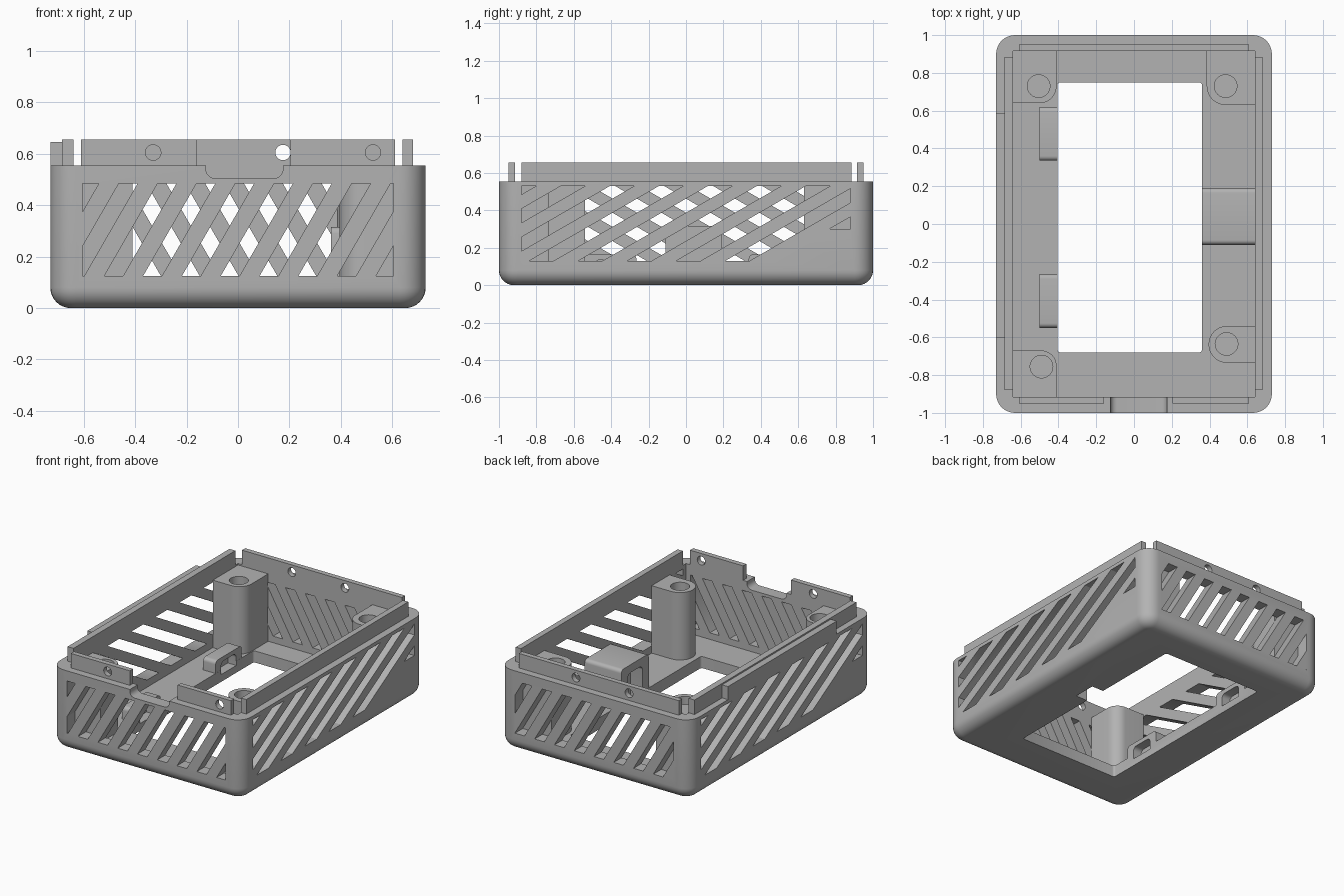
import bpy, bmesh, math
from mathutils import Matrix, Vector

cube = bpy.data.objects.get("Cube")
if cube:
    bpy.data.objects.remove(cube, do_unlink=True)

grey = bpy.data.materials.new("light grey plastic")
grey.use_nodes = True
grey.diffuse_color = (0.45, 0.45, 0.45, 1)
grey.node_tree.nodes["Principled BSDF"].inputs["Base Color"].default_value = (0.45, 0.45, 0.45, 1)


def finish(name, bm):
    bmesh.ops.recalc_face_normals(bm, faces=bm.faces)
    mesh = bpy.data.meshes.new(name)
    bm.to_mesh(mesh)
    bm.free()
    mesh.materials.append(grey)
    ob = bpy.data.objects.new(name, mesh)
    bpy.context.collection.objects.link(ob)
    return ob


def bevel(bm, test, radius, segments=6):
    edges = [e for e in bm.edges if test(*[v.co for v in e.verts])]
    bmesh.ops.bevel(bm, geom=edges, offset=radius, segments=segments,
                    profile=0.5, affect='EDGES')


def upright(a, b):
    return abs(a.z - b.z) > 0.01


def box_mesh(x0, x1, y0, y1, z0, z1):
    bm = bmesh.new()
    bmesh.ops.create_cube(bm, size=1)
    for v in bm.verts:
        v.co = Vector((x1 if v.co.x > 0 else x0, y1 if v.co.y > 0 else y0,
                       z1 if v.co.z > 0 else z0))
    return bm


def box(name, *size):
    return finish(name, box_mesh(*size))


def cylinder(name, center, radius, depth, axis='Z'):
    turn = Matrix.Rotation(math.pi / 2, 4, 'X') if axis == 'Y' else Matrix()
    bm = bmesh.new()
    bmesh.ops.create_cone(bm, cap_ends=True, segments=32, radius1=radius, radius2=radius,
                          depth=depth, matrix=Matrix.Translation(center) @ turn)
    return finish(name, bm)


def cut(target, *cutters):
    bpy.context.view_layer.objects.active = target
    for c in cutters:
        mod = target.modifiers.new("cut", 'BOOLEAN')
        mod.operation, mod.solver, mod.object = 'DIFFERENCE', 'EXACT', c
        bpy.ops.object.modifier_apply(modifier=mod.name)
        bpy.data.objects.remove(c, do_unlink=True)


def clip(poly, axis, limit, sign):
    # keep the part of a polygon on one side of an axis-aligned line
    out = []
    for p, q in zip(poly, poly[1:] + poly[:1]):
        dp, dq = sign * (p[axis] - limit), sign * (q[axis] - limit)
        if dp >= 0:
            out.append(p)
        if dp * dq < 0:
            t = dp / (dp - dq)
            out.append((p[0] + t * (q[0] - p[0]), p[1] + t * (q[1] - p[1])))
    return out


def slots(turn, wall, half, z0, z1, first, period, width, angle, count, raised=99):
    # slanted vent slots in a wall, drawn facing -y and then turned into place
    shift = (z1 - z0) / math.tan(math.radians(angle))
    bm = bmesh.new()
    for i in range(count):
        a = first + i * period
        poly = [(a, z0), (a + width, z0), (a + width + shift, z1), (a + shift, z1)]
        poly = clip(clip(poly, 0, -half, 1), 0, half, -1)
        if i >= raised:
            poly = clip(poly, 1, 0.3, 1)
        if len(poly) < 3:
            continue
        face = bm.faces.new([bm.verts.new((x, -wall - 0.1, z)) for x, z in poly])
        ext = bmesh.ops.extrude_face_region(bm, geom=[face])["geom"]
        bmesh.ops.translate(bm, vec=(0, 0.22, 0),
                            verts=[g for g in ext if isinstance(g, bmesh.types.BMVert)])
    bmesh.ops.rotate(bm, verts=bm.verts, matrix=Matrix.Rotation(turn, 3, 'Z'))
    return finish("slot_cutter", bm)


# open tray with rounded corners and rounded underside
bm = box_mesh(-0.73, 0.73, -1, 1, 0, 0.555)
bevel(bm, upright, 0.1, 8)
bevel(bm, lambda a, b: max(a.z, b.z) < 0.001, 0.08, 8)
tray = finish("tray", bm)
opening = box_mesh(-0.405, 0.36, -0.68, 0.75, -0.1, 0.3)
bevel(opening, upright, 0.015, 3)
notch = box_mesh(-0.125, 0.175, -1.1, -0.8, 0.505, 0.7)
bevel(notch, lambda a, b: abs(a.y - b.y) > 0.01 and max(a.z, b.z) < 0.6, 0.035, 5)
cut(tray, box("cavity", -0.64, 0.64, -0.915, 0.915, 0.08, 1),
    finish("floor_opening", opening), finish("cable_notch", notch))

# vent slots on the four walls
for turn, first in ((0, -0.822), (math.pi, -0.908)):
    cut(tray, slots(turn, 1, 0.605, 0.125, 0.485, first, 0.151, 0.073, 60, 11))
for turn in (math.pi / 2, -math.pi / 2):
    cut(tray, slots(turn, 0.73, 0.88, 0.13, 0.53, -1.624, 0.262, 0.13, 30, 9, 8))

# raised lips around the rim
front_lip = box("front_lip", -0.61, 0.61, -0.95, -0.915, 0.54, 0.655)
cut(front_lip, box("lip_gap", -0.16, 0.205, -1, -0.8, 0.4, 0.8),
    *[cylinder("screw", (x, -0.93, 0.605), 0.03, 0.2, 'Y') for x in (-0.33, 0.525)])
back_lip = box("back_lip", -0.61, 0.61, 0.915, 0.95, 0.54, 0.655)
cut(back_lip, *[cylinder("screw", (x, 0.93, 0.605), 0.03, 0.2, 'Y') for x in (-0.23, 0.175)])
box("left_lip", 0.64, 0.68, -0.88, 0.885, 0.54, 0.655)
box("right_lip", -0.685, -0.64, -0.88, 0.885, 0.54, 0.655)
box("right_raised_wall", -0.73, -0.68, -0.6, 0.585, 0.55, 0.645)

# corner screw posts: extents, screw centre, radius, rounded corner rule
posts = {
    "back_right_post": ((-0.64, -0.41, 0.64, 0.915), (-0.505, 0.73), 0.09,
                        lambda a: a.x > -0.5 and a.y < 0.7),
    "back_left_post": ((0.385, 0.64, 0.63, 0.915), (0.485, 0.73), 0.1,
                       lambda a: a.x < 0.5 and a.y < 0.7),
    "front_left_post": ((0.395, 0.64, -0.735, -0.54), (0.49, -0.635), 0.097,
                        lambda a: a.x < 0.5),
    "front_right_post": ((-0.64, -0.41, -0.915, -0.67), (-0.49, -0.755), 0.08,
                         lambda a: a.x > -0.5 and a.y > -0.7),
}
smooth = [tray]
for name, (area, center, radius, rule) in posts.items():
    bm = box_mesh(*area, 0.07, 0.545)
    bevel(bm, lambda a, b: upright(a, b) and rule(a), radius, 10)
    post = finish(name, bm)
    cut(post, cylinder("bore", (*center, 0.5), 0.06, 0.5))
    smooth.append(post)


# hollow housings beside the floor opening
def housing(name, area, top, radius, hollow):
    bm = box_mesh(*area, 0.04, top)
    bevel(bm, lambda a, b: min(a.z, b.z) > 0.1 and abs(a.x - b.x) > 0.01, radius, 5)
    ob = finish(name, bm)
    hole = box_mesh(*hollow)
    bevel(hole, lambda a, b: min(a.z, b.z) > 0.1 and abs(a.x - b.x) > 0.01, 0.03, 5)
    cutter = finish("hollow", hole)
    second = cutter.copy()
    bpy.context.collection.objects.link(second)
    cut(ob, cutter)
    cut(tray, second)
    smooth.append(ob)


housing("left_housing", (0.361, 0.64, -0.11, 0.19), 0.315, 0.025,
        (0.3, 0.45, -0.04, 0.12, -0.1, 0.26))
for name, y in (("front_clip", -0.55), ("back_clip", 0.335)):
    housing(name, (-0.5, -0.406, y, y + 0.285), 0.165, 0.025,
            (-0.47, -0.38, y + 0.06, y + 0.225, 0.05, 0.135))

# smooth shading on rounded parts
for ob in smooth:
    bpy.ops.object.select_all(action='DESELECT')
    ob.select_set(True)
    bpy.context.view_layer.objects.active = ob
    bpy.ops.object.shade_smooth_by_angle(angle=math.radians(30))
